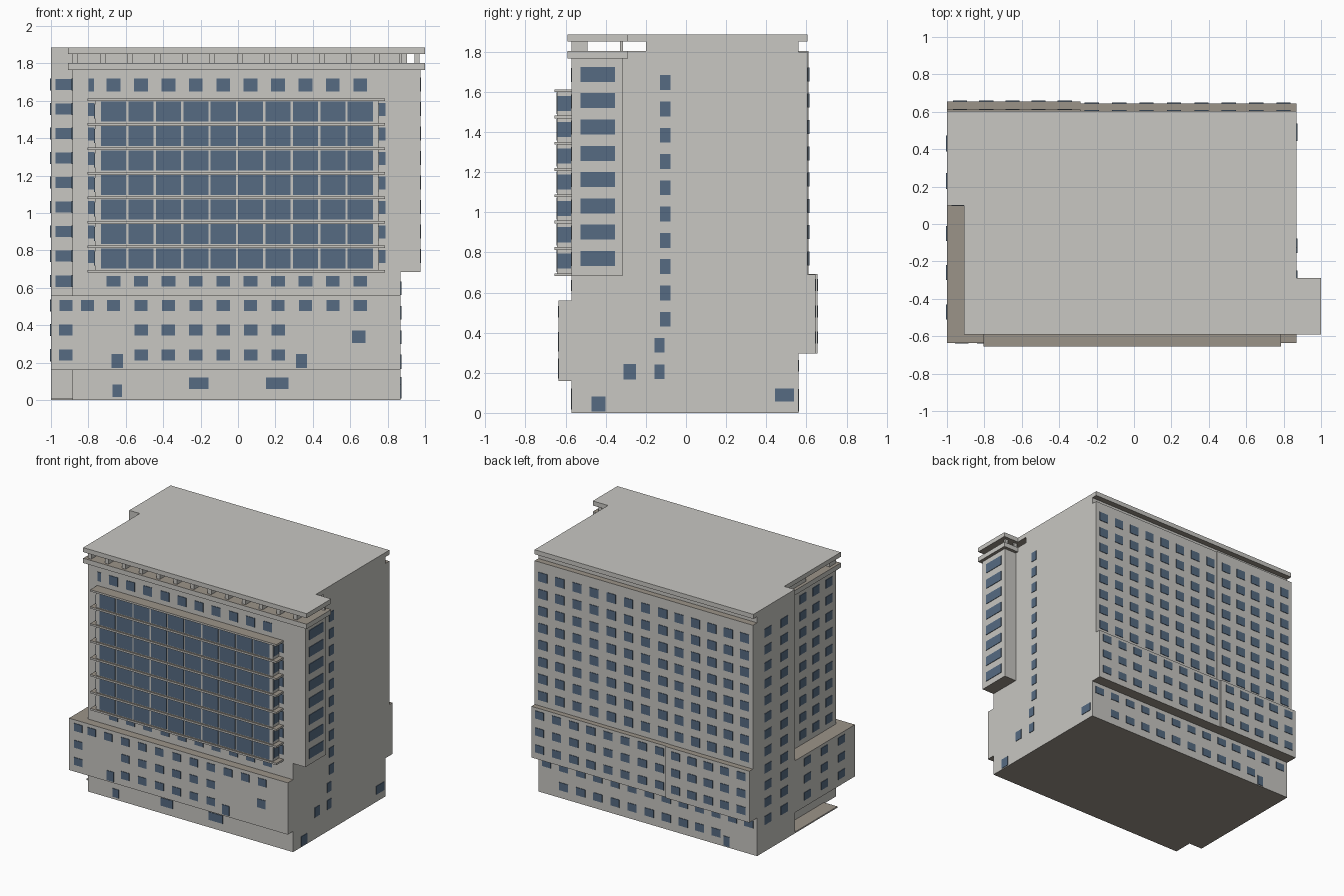
import bpy, bmesh
from mathutils import Vector

if "Cube" in bpy.data.objects:
    bpy.data.objects.remove(bpy.data.objects["Cube"])


def material(name, rgb):
    m = bpy.data.materials.new(name)
    m.use_nodes = True
    m.diffuse_color = (*rgb, 1)
    bsdf = m.node_tree.nodes["Principled BSDF"]
    bsdf.inputs["Base Color"].default_value = (*rgb, 1)
    bsdf.inputs["Roughness"].default_value = 0.8
    return m


WALL = material("pale_grey_wall", (0.58, 0.57, 0.54))
SLAB = material("brown_grey_slab", (0.33, 0.295, 0.25))
GLASS = material("blue_grey_glass", (0.093, 0.147, 0.223))


def finish(name, bm, mats):
    bmesh.ops.recalc_face_normals(bm, faces=bm.faces)
    mesh = bpy.data.meshes.new(name)
    bm.to_mesh(mesh)
    bm.free()
    for m in mats:
        mesh.materials.append(m)
    ob = bpy.data.objects.new(name, mesh)
    bpy.context.collection.objects.link(ob)
    return ob


def add_prism(bm, plan, z0, z1):
    base = bm.faces.new([bm.verts.new((x, y, z0)) for x, y in plan])
    top = bmesh.ops.extrude_face_region(bm, geom=[base])
    verts = [g for g in top["geom"] if isinstance(g, bmesh.types.BMVert)]
    bmesh.ops.translate(bm, verts=verts, vec=(0, 0, z1 - z0))


def rect(x0, x1, y0, y1):
    return [(x0, y0), (x1, y0), (x1, y1), (x0, y1)]


def prism(name, plan, z0, z1, grey_top=False):
    """Extruded plan: grey walls, brown horizontal faces."""
    bm = bmesh.new()
    add_prism(bm, plan, z0, z1)
    bmesh.ops.recalc_face_normals(bm, faces=bm.faces)
    for f in bm.faces:
        nz = f.normal.z
        f.material_index = int(nz < -0.5 or (nz > 0.5 and not grey_top))
    return finish(name, bm, [WALL, SLAB])


def windows(name, axis, sign, depth, cells):
    """Thin glass plates on a wall; cells are (along, z, width, height)."""
    bm = bmesh.new()
    for a, z, w, h in cells:
        d0, d1 = sorted((depth - sign * 0.01, depth + sign * 0.004))
        span = (a - w / 2, a + w / 2)
        plan = rect(*span, d0, d1) if axis == "y" else rect(d0, d1, *span)
        add_prism(bm, plan, z - h / 2, z + h / 2)
    return finish(name, bm, [GLASS])


def grid(cols, rows, w, h):
    return [(a, z, w, h) for a in cols for z in rows]


def core_plan(front, back):
    return [(-0.885, front), (0.87, front), (0.87, back), (-1, back),
            (-1, 0.1), (-0.885, 0.1)]


FLOOR = 0.131
BAY = 0.1465
LEFT, RIGHT, FRONT, BACK = -1, 0.87, -0.57, 0.605

# Main masses
prism("ground_floor", core_plan(FRONT, 0.56), 0, 0.295)
prism("ground_plate", rect(LEFT, -0.885, -0.42, 0.1), 0, 0.01)
prism("front_podium", rect(LEFT, RIGHT, -0.635, 0.1), 0.16, 0.56)
prism("rear_podium", core_plan(FRONT, 0.645), 0.295, 0.69)
prism("rear_podium_wing", rect(LEFT, -0.285, 0.5, 0.655), 0.295, 0.692)
prism("tower", core_plan(FRONT, BACK), 0.69, 1.80)
prism("tower_rear_wing", rect(LEFT, -0.285, 0.5, 0.611), 0.69, 1.803)
prism("side_bay", rect(0.8, 0.975, FRONT, -0.315), 0.685, 1.77)

# Crown: cornice, recessed loft, posts, roof
crown = [(-0.91, -0.59), (1, -0.59), (1, -0.29), (RIGHT, -0.29)]
prism("cornice", crown + [(RIGHT, 0), (-0.91, 0)], 1.766, 1.803)
prism("loft", [(-0.885, -0.2), (RIGHT, -0.2), (RIGHT, 0.56), (LEFT, 0.56),
               (LEFT, 0.1), (-0.885, 0.1)], 1.79, 1.852)
prism("roof", crown + [(RIGHT, BACK), (LEFT, BACK), (LEFT, 0.1), (-0.91, 0.1)],
      1.85, 1.885, grey_top=True)
bm = bmesh.new()
for i in range(13):
    x = -0.885 + i * BAY
    add_prism(bm, rect(x, x + 0.03, FRONT, -0.49), 1.8, 1.853)
for x in (0.86, 0.945):
    add_prism(bm, rect(x, x + 0.025, -0.33, -0.315), 1.8, 1.853)
finish("crown_posts", bm, [WALL])

# Projecting glazed front with floor slabs
prism("glazed_front", rect(-0.765, 0.75, -0.642, -0.5), 0.69, 1.612)
for i in range(8):
    z = 0.682 + i * FLOOR
    prism(f"balcony_slab_{i + 1}", rect(-0.805, 0.787, -0.655, -0.55), z, z + 0.014)
glazing_rows = [0.757 + i * FLOOR for i in range(7)]
bays = [-0.665 + i * BAY for i in range(10)]
windows("front_glazing", "y", -1, -0.642, grid(bays, glazing_rows, 0.134, 0.108))
for side, x, s in (("right", -0.765, -1), ("left", 0.75, 1)):
    windows(f"glazing_end_{side}", "x", s, x, grid([-0.607], glazing_rows, 0.066, 0.075))
    windows(f"narrow_windows_{side}", "y", -1, FRONT,
            grid([x + s * 0.02], [z + 0.01 for z in glazing_rows], 0.036, 0.07))

# Front windows
tower_rows = [0.77 + i * FLOOR for i in range(8)]
windows("tower_front_windows", "y", -1, FRONT,
        grid(bays, [1.685], 0.074, 0.07) + grid(bays, [0.635], 0.074, 0.056)
        + [(-0.785, 1.685, 0.03, 0.07)])
windows("podium_front_windows", "y", -1, -0.635,
        grid([-0.92, -0.805] + bays, [0.505], 0.07, 0.058)
        + grid([-0.92] + bays[1:7], [0.375, 0.242], 0.072, 0.058)
        + [(0.645, 0.338, 0.072, 0.066)]
        + grid([-0.645, 0.34], [0.208], 0.06, 0.075))
windows("ground_front_windows", "y", -1, FRONT,
        [(-0.645, 0.05, 0.052, 0.065), (-0.21, 0.09, 0.105, 0.062),
         (0.21, 0.09, 0.12, 0.062)])
windows("return_wall_windows", "y", -1, 0.1,
        grid([-0.932], [0.635] + tower_rows, 0.085, 0.06))

# Left side windows
windows("side_bay_windows", "x", 1, 0.975, grid([-0.44], tower_rows, 0.17, 0.075))
stair_rows = [0.467 + i * FLOOR for i in range(10)]
windows("stair_windows", "x", 1, RIGHT,
        grid([-0.103], stair_rows, 0.052, 0.074)
        + grid([-0.131], [0.337, 0.205], 0.05, 0.072)
        + [(-0.28, 0.205, 0.062, 0.075), (-0.437, 0.045, 0.07, 0.075),
           (0.49, 0.09, 0.095, 0.065)])

# Rear windows, in two sections
podium_rows = [0.375, 0.506, 0.637]
main_cols = bays[3:] + [0.8]
wing_cols = [-0.93 + i * 0.14 for i in range(5)]
for part, cols, tower_y, podium_y in (("main", main_cols, BACK, 0.645),
                                      ("wing", wing_cols, 0.611, 0.655)):
    windows(f"rear_tower_windows_{part}", "y", 1, tower_y, grid(cols, tower_rows, 0.076, 0.07))
    windows(f"rear_podium_windows_{part}", "y", 1, podium_y, grid(cols, podium_rows, 0.076, 0.06))
windows("rear_ground_windows", "y", 1, 0.56,
        grid(main_cols[:-1] + wing_cols[2:], [0.09], 0.076, 0.06)
        + grid(main_cols + wing_cols, [0.235], 0.076, 0.056)
        + [(-0.74, 0.045, 0.05, 0.075)])

# Right side windows
windows("right_wall_windows", "x", -1, LEFT,
        grid([0.23, 0.43], [0.24] + podium_rows + tower_rows, 0.085, 0.066)
        + grid([-0.47, -0.26, -0.05], [0.242, 0.375, 0.506], 0.08, 0.06))
windows("right_recess_windows", "x", -1, -0.885,
        grid([-0.48, -0.32, -0.16, 0], [0.637] + tower_rows, 0.08, 0.066))
